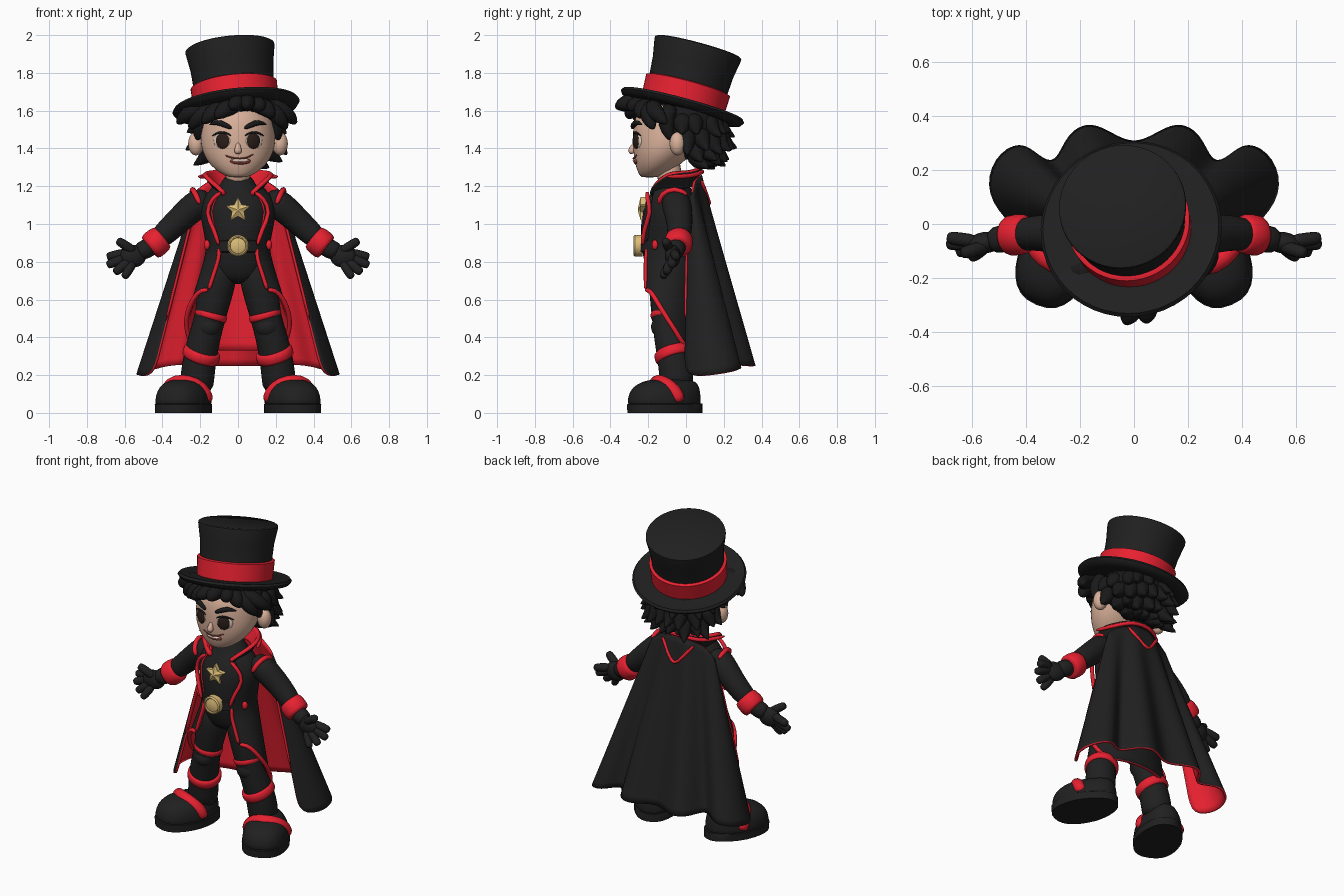
import bpy, bmesh, math, random
from mathutils import Vector, Matrix, Euler

old = bpy.data.objects.get("Cube")
if old:
    bpy.data.objects.remove(old, do_unlink=True)
random.seed(4)
SIDES = (("left", 1), ("right", -1))


def material(name, r, g, b):
    m = bpy.data.materials.new(name)
    m.use_nodes = True
    m.diffuse_color = (r, g, b, 1)
    bsdf = m.node_tree.nodes["Principled BSDF"]
    bsdf.inputs["Base Color"].default_value = (r, g, b, 1)
    bsdf.inputs["Roughness"].default_value = 0.8
    return m


BLACK = material("cloth black", .0145, .0145, .015)
HAIR = material("hair black", .0095, .0095, .010)
RED = material("bright red", .80, .015, .03)
SKIN = material("skin", .70, .44, .325)
GOLD = material("gold", .72, .51, .19)
EYE = material("eye brown", .022, .012, .009)
WHITE = material("off white", .75, .62, .53)
MOUTH = material("mouth red", .25, .05, .04)


def finish(name, bm, mats, levels=0, angle=None, fix=True):
    if fix:
        bmesh.ops.recalc_face_normals(bm, faces=bm.faces)
    me = bpy.data.meshes.new(name)
    bm.to_mesh(me)
    bm.free()
    for m in mats:
        me.materials.append(m)
    me.shade_smooth()
    if angle:
        me.set_sharp_from_angle(angle=math.radians(angle))
    ob = bpy.data.objects.new(name, me)
    bpy.context.scene.collection.objects.link(ob)
    if levels:
        s = ob.modifiers.new("smooth", "SUBSURF")
        s.levels = s.render_levels = levels
    return ob


def loft(name, rings, mat, levels=0, angle=None):
    """Closed skin through rings of points, capped at both ends."""
    bm = bmesh.new()
    vs = [[bm.verts.new(p) for p in r] for r in rings]
    n = len(vs[0])
    for a, b in zip(vs, vs[1:]):
        for j in range(n):
            bm.faces.new((a[j], a[(j + 1) % n], b[(j + 1) % n], b[j]))
    bm.faces.new(vs[0])
    bm.faces.new(vs[-1])
    return finish(name, bm, [mat], levels, angle)


def oval(cx, cy, z, rx, ry, n=20):
    return [Vector((cx + rx * math.cos(a), cy + ry * math.sin(a), z))
            for a in (2 * math.pi * i / n for i in range(n))]


def lathe(name, profile, mat, loc, rot, n=48):
    m = Matrix.Translation(loc) @ Euler([math.radians(a) for a in rot]).to_matrix().to_4x4()
    return loft(name, [[m @ p for p in oval(0, 0, z, r, r, n)] for r, z in profile], mat, 0, 40)


def tube(name, pts, radii, mat, s=1, n=10, levels=1):
    """Round limb along a path; s = -1 mirrors it across x."""
    pts = [Vector((x * s, y, z)) for x, y, z in pts]
    if isinstance(radii, float):
        radii = [radii] * len(pts)
    rings, tan, q = [], None, None
    for i, p in enumerate(pts):
        t = (pts[min(i + 1, len(pts) - 1)] - pts[max(i - 1, 0)]).normalized()
        q = tan.rotation_difference(t) @ q if tan else t.to_track_quat("Z", "Y")
        tan = t
        rings.append([p + q @ v for v in oval(0, 0, 0, radii[i], radii[i], n)])
    return loft(name, rings, mat, levels)


def ball(name, loc, size, mat, turn=0, s=1):
    bm = bmesh.new()
    m = Matrix.Translation((loc[0] * s, loc[1], loc[2])) @ Matrix.Rotation(math.radians(turn) * s, 4, "Z")
    bmesh.ops.create_uvsphere(bm, u_segments=24, v_segments=14, radius=1,
                              matrix=m @ Matrix.Diagonal((*size, 1)))
    return finish(name, bm, [mat])


def sheet(name, rows, thick):
    """Open cloth, rows from top to bottom, black outside with a red lining and hem."""
    bm = bmesh.new()
    vs = [[bm.verts.new(p) for p in r] for r in rows]
    for a, b in zip(vs, vs[1:]):
        for j in range(len(a) - 1):
            bm.faces.new((a[j], a[j + 1], b[j + 1], b[j]))
    ob = finish(name, bm, [BLACK, RED], 2, None, False)
    m = ob.modifiers.new("lining", "SOLIDIFY")
    m.thickness, m.offset = thick, -1
    m.material_offset = m.material_offset_rim = 1


def mirrored(half):
    return [Vector((-x, y, z)) for x, y, z in half[:0:-1]] + [Vector(p) for p in half]


# Torso
loft("torso", [oval(0, cy, z, rx, ry) for z, rx, ry, cy in (
    (.68, .10, .08, -.09), (.74, .155, .12, -.09), (.85, .15, .135, -.10), (.95, .155, .142, -.10),
    (1.08, .19, .148, -.09), (1.16, .16, .12, -.07), (1.2, .09, .085, -.07), (1.27, .075, .07, -.07))],
    BLACK, 1)
loft("belt", [oval(0, -.1, z, rx, rx - .01, 32) for z, rx in (
    (.85, .145), (.855, .158), (.91, .158), (.915, .145))], BLACK, 0, 40)

# Coat: opens at the front, square tails in front, hem drops towards the back
rows = []
for z, rx, ry, gap in ((1.2, .13, .10, .08), (1.14, .19, .125, .12), (1.06, .205, .145, .15),
                       (.97, .185, .15, .12), (.88, .168, .15, .10), (.82, .178, .155, .10)):
    a0 = math.asin(gap / rx)
    rows.append([(rx * math.sin(a), -.085 - ry * math.cos(a), z)
                 for a in (math.pi - (math.pi - a0) * k / 12 for k in range(13))])
for t in (.33, .67, 1):
    half = []
    for k in range(13):
        u = 1 - k / 12
        a = .6 + (math.pi - .6) * u
        hem = .65 - .32 * min(1, max(0, u - .1) * 1.9)
        half.append(((.18 + .095 * t) * math.sin(a), -.085 - .155 * math.cos(a), .82 + (hem - .82) * t))
    rows.append(half)
sheet("coat", [mirrored(h) for h in rows], .018)

# Cape with deep folds
top = [(0, .085, 1.26), (.03, .085, 1.26), (.06, .08, 1.26), (.09, .07, 1.25), (.12, .06, 1.24),
       (.15, .05, 1.23), (.18, .045, 1.21), (.21, .04, 1.19), (.235, .035, 1.16), (.215, .01, 1.15)]
bottom = [(0, .30, .25), (.07, .33, .25), (.16, .385, .25), (.25, .34, .25), (.29, .22, .26),
          (.35, .25, .25), (.42, .315, .24), (.525, .25, .22), (.555, .11, .2), (.455, -.01, .19)]
cape = [mirrored([Vector(a).lerp(Vector(b), t) for a, b in zip(top, bottom)])
        for t in (0, .15, .3, .5, .7, .85, 1)]
sheet("cape", cape, .014)
tube("cape_back_trim", [(-.12, .078, 1.24), (-.05, .11, 1.15), (0, .13, 1.09), (.05, .11, 1.15),
                        (.12, .078, 1.24)], .011, RED)

# Standing collar with piping
low = [(0, .06, 1.2), (.07, .05, 1.2), (.125, 0, 1.19), (.125, -.08, 1.17), (.075, -.175, 1.14)]
high = [(0, .09, 1.30), (.09, .08, 1.29), (.16, .02, 1.27), (.215, -.11, 1.27), (.09, -.2, 1.17)]
sheet("collar", [mirrored([Vector(a).lerp(Vector(b), t) for a, b in zip(high, low)])
                 for t in (0, .5, 1)], .022)
tube("collar_trim", mirrored([Vector(p) * .985 for p in high[:4]]), .012, RED, 1, 10, 2)

# Star badge and round buckle
star = [(math.sin(i * math.pi / 5), math.cos(i * math.pi / 5), .068 if i % 2 == 0 else .034) for i in range(10)]
loft("star_badge", [[Vector((x * r * k, y, 1.075 + z * r * k)) for x, z, r in star]
                    for y, k in ((-.215, 1), (-.24, 1), (-.255, .1))], GOLD, 0, 10)
lathe("buckle", [(.057, 0), (.057, .04), (.05, .048), (.044, .048), (.041, .041), (.02, .048)],
      GOLD, (0, -.23, .885), (90, 0, 0), 28)

for side, s in SIDES:
    # Lapel, coat, cape edge and shoulder piping
    tube(side + "_lapel_trim", [(.085, -.205, 1.17), (.135, -.205, 1.14), (.175, -.185, 1.06),
                                (.125, -.225, .97), (.10, -.23, .88)], .013, RED, s, 8)
    tube(side + "_tail_trim", [h[-1] for h in rows[4:]], .012, RED, s, 8)
    tube(side + "_hem_trim", rows[-1][:3:-1], .014, RED, s, 8)
    tube(side + "_cape_edge_trim", [r[-1] for r in cape[:5]], .008, RED, s, 8)
    tube(side + "_shoulder_trim", [(.2, -.145, 1.1), (.225, -.135, 1.16), (.245, -.06, 1.195),
                                   (.24, .015, 1.15)], .016, RED, s, 8)
    ball(side + "_pocket_tab", (.165, -.165, .89), (.018, .014, .026), RED, 45, s)

    # Arm, cuff and glove
    tube(side + "_sleeve", [(.14, -.06, 1.13), (.2, -.055, 1.12), (.27, -.04, 1.06), (.36, -.03, .975),
                            (.44, -.045, .90)], [.05, .084, .076, .068, .06], BLACK, s, 14, 2)
    tube(side + "_cuff", [(.395, -.035, .933), (.40, -.035, .929), (.465, -.045, .876), (.47, -.045, .872)],
         [.06, .076, .08, .062], RED, s, 18)
    tube(side + "_glove_wrist", [(.44, -.045, .895), (.49, -.055, .865), (.54, -.065, .845)],
         [.055, .053, .05], BLACK, s, 12)
    ball(side + "_palm", (.555, -.07, .83), (.07, .04, .06), BLACK, -10, s)
    for part, knuckle, tip, r in (("index", (.58, -.065, .85), (.695, -.05, .825), .028),
                                  ("middle", (.58, -.07, .83), (.695, -.075, .78), .028),
                                  ("ring", (.57, -.08, .81), (.655, -.105, .74), .028),
                                  ("little", (.55, -.085, .80), (.605, -.125, .715), .026),
                                  ("thumb", (.54, -.08, .85), (.64, -.11, .915), .028)):
        a, b = Vector(knuckle), Vector(tip)
        tube(side + "_" + part + "_finger", [a, a.lerp(b, .5), a.lerp(b, .9), b],
             [r, r, r * .95, r * .6], BLACK, s, 8)

    # Leg with padded knee and red bands
    tube(side + "_leg", [(.08, -.09, .82), (.105, -.1, .72), (.125, -.1, .62), (.148, -.1, .5),
                         (.178, -.085, .4), (.2, -.065, .3), (.215, -.05, .2), (.22, -.05, .1)],
         [.085, .102, .095, .082, .086, .09, .092, .092], BLACK, s, 16)
    ball(side + "_knee_pad", (.155, -.125, .455), (.065, .06, .06), BLACK, 10, s)
    tube(side + "_knee_band", [(.137, -.1, .535), (.138, -.1, .53), (.149, -.1, .5), (.15, -.1, .495)],
         [.078, .09, .09, .078], RED, s, 18)
    tube(side + "_boot_band", [(.185, -.075, .34), (.187, -.073, .335), (.2, -.062, .285), (.202, -.06, .28)],
         [.088, .102, .105, .088], RED, s, 18)

    # Shoe, turned outwards
    turn = Matrix.Translation((.28 * s, -.105, 0)) @ Matrix.Rotation(math.radians(23) * s, 4, "Z")

    def outline(z, k, back=.2):
        pts = []
        for p in oval(0, 0, z, 1, 1, 28):
            w = .138 if p.y < 0 else .138 - .035 * p.y
            cy = .21 * k if p.y < 0 else back
            pts.append(turn @ Vector((math.copysign(abs(p.x) ** .8, p.x) * w * k,
                                      math.copysign(abs(p.y) ** .85, p.y) * cy, z)))
        return pts
    loft(side + "_sole", [outline(z, k) for z, k in ((0, 1), (.045, 1.01), (.05, .96))], BLACK, 0, 40)
    loft(side + "_shoe", [outline(z, k, b) for z, k, b in (
        (.03, .98, .19), (.05, 1, .19), (.095, .98, .19), (.135, .87, .185), (.165, .65, .17), (.18, .3, .12))],
        BLACK, 1)
    arc = [turn @ Vector((x * s, y, z)) for x, y, z in (
        (.118, .03, .05), (.112, .01, .11), (.075, -.03, .155), (0, -.055, .172),
        (-.075, -.03, .155), (-.112, .01, .11), (-.118, .03, .05))]
    tube(side + "_shoe_strap", arc, .038, RED, 1, 12)

    # Ear, eye and brow
    ball(side + "_ear", (.222, -.045, 1.425), (.042, .042, .062), SKIN, 25, s)
    ball(side + "_eye_white", (.085, -.256, 1.44), (.048, .012, .043), WHITE, 24, s)
    ball(side + "_iris", (.082, -.264, 1.44), (.038, .012, .042), EYE, 24, s)
    tube(side + "_lash", [(.035, -.277, 1.465), (.06, -.277, 1.484), (.1, -.266, 1.488), (.14, -.235, 1.465)],
         [.003, .007, .008, .004], HAIR, s, 6)
    tube(side + "_brow", [(.03, -.285, 1.505), (.07, -.28, 1.525), (.11, -.262, 1.542), (.155, -.23, 1.525)],
         [.009, .017, .017, .004], HAIR, s, 8)

# Head, nose and mouth
loft("head", [oval(0, cy, z, rx, ry, 24) for z, rx, ry, cy in (
    (1.245, .045, .045, -.195), (1.265, .09, .07, -.18), (1.31, .15, .12, -.15), (1.38, .192, .16, -.12),
    (1.45, .202, .195, -.09), (1.53, .198, .21, -.07), (1.6, .18, .2, -.06), (1.66, .1, .12, -.05))], SKIN, 1)
tube("neck", [(0, -.08, 1.2), (0, -.09, 1.27), (0, -.1, 1.36)], .07, SKIN)
tube("nose", [(0, -.265, 1.44), (0, -.28, 1.41), (0, -.292, 1.388), (0, -.278, 1.372)],
     [.008, .014, .024, .016], SKIN)
ball("mouth", (.012, -.264, 1.333), (.055, .014, .018), MOUTH)
ball("teeth", (.012, -.27, 1.337), (.044, .012, .010), WHITE)
tube("smile", [(-.075, -.257, 1.368), (-.045, -.272, 1.352), (.012, -.283, 1.343), (.06, -.268, 1.354),
               (.092, -.25, 1.378)], .005, MOUTH, 1, 6)

# Hair: cap, swept fringe and layered tufts round the back
ball("hair_cap", (0, -.005, 1.52), (.215, .215, .18), HAIR)
for i, (x0, x1, y1, z1) in enumerate((
        (.04, -.035, -.375, 1.615), (.02, -.12, -.31, 1.56), (-.03, -.19, -.25, 1.53), (-.09, -.26, -.17, 1.5),
        (-.13, -.325, -.12, 1.53), (-.17, -.215, -.08, 1.44), (.05, .045, -.37, 1.62), (.07, .13, -.3, 1.6),
        (.09, .19, -.24, 1.56), (.12, .26, -.17, 1.5), (.14, .31, -.1, 1.53), (.17, .215, -.08, 1.44))):
    a, b = Vector((x0, -.17 if abs(x0) < .15 else -.07, 1.635)), Vector((x1, y1, z1))
    mid = a.lerp(b, .5) + Vector((.1 * (x1 - x0), -.04, .02))
    tube("fringe_lock_%d" % i, [a, mid, mid.lerp(b, .6), b], [.05, .052, .04, .008], HAIR, 1, 8)
for level, (z0, reach, drop, n, edge) in enumerate((
        (1.56, .275, .09, 10, -8), (1.49, .28, .11, 10, -4), (1.42, .25, .1, 8, 15), (1.37, .2, .07, 6, 30))):
    for i in range(n):
        a = math.radians(edge + (180 - 2 * edge) * (i + random.uniform(.2, .8)) / n)
        d = Vector((math.cos(a), math.sin(a), 0))
        r = reach + random.uniform(-.02, .02)
        dz = drop + random.uniform(-.02, .02)
        base = Vector((0, -.015, z0)) + d * (reach - .125)
        tube("hair_tuft_%d_%d" % (level, i),
             [base, base + d * .055 + Vector((0, 0, -dz * .3)), base + d * .065 + Vector((0, 0, -dz * .65)),
              Vector((0, -.015, z0 - dz)) + d * r], [.05, .058, .042, .004], HAIR, 1, 8)

# Tilted top hat
HAT, TILT = (-.01, -.02, 1.618), (-15, -6, 0)
lathe("hat_brim", [(.2, -.02), (.28, -.028), (.325, -.015), (.338, .004), (.328, .018), (.28, .012), (.2, .015)],
      BLACK, HAT, TILT)
lathe("hat_crown", [(.212, 0), (.213, .12), (.22, .22), (.237, .318), (.236, .328), (.228, .333)],
      BLACK, HAT, TILT)
lathe("hat_band", [(.216, .012), (.225, .014), (.23, .12), (.216, .126)], RED, HAT, TILT)
